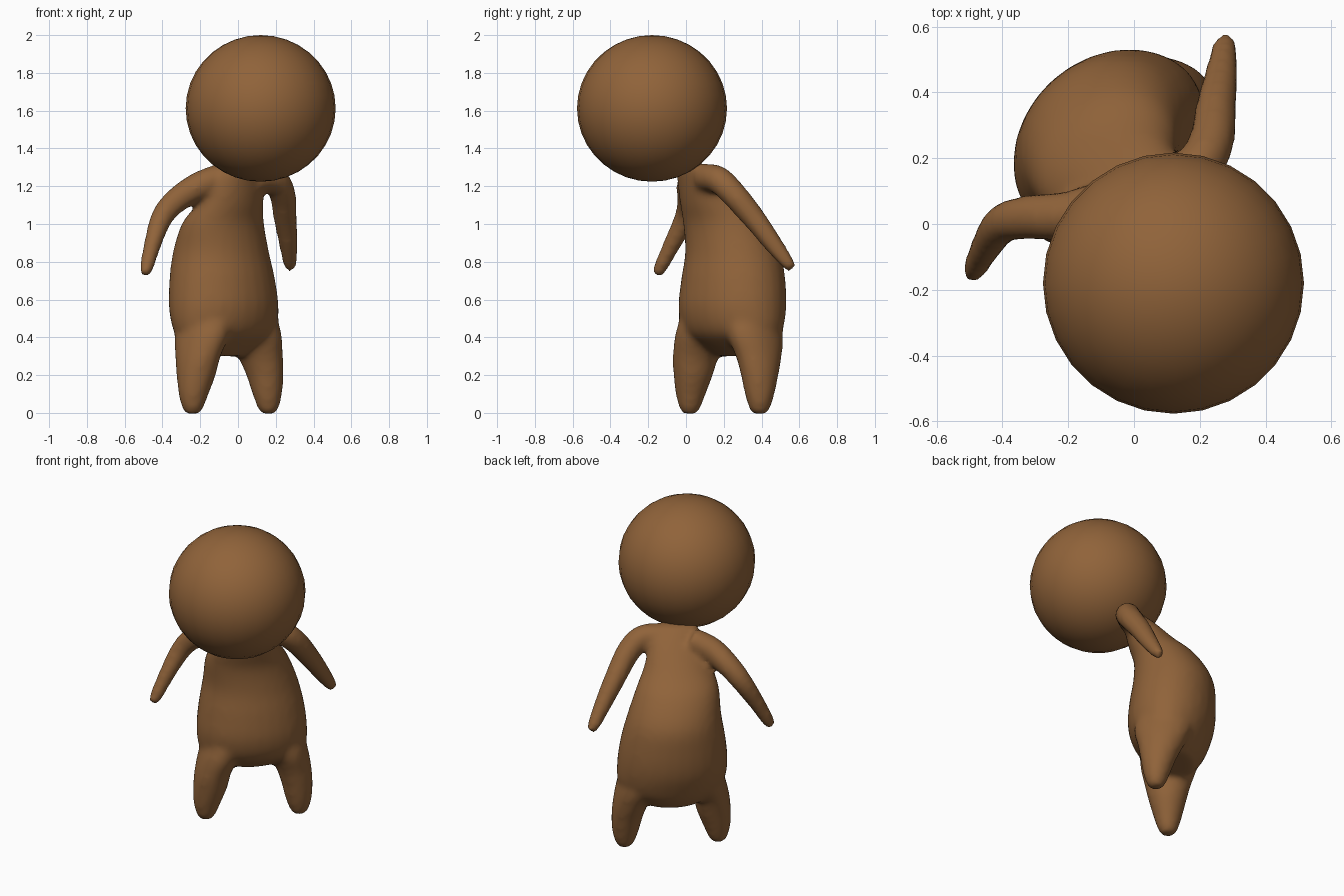
import bpy, bmesh, math
from mathutils import Vector, Matrix

if "Cube" in bpy.data.objects:
    bpy.data.objects.remove(bpy.data.objects["Cube"])

brown = bpy.data.materials.new("brown")
brown.diffuse_color = (0.28, 0.125, 0.042, 1)
brown.use_nodes = True
brown.node_tree.nodes["Principled BSDF"].inputs["Base Color"].default_value = brown.diffuse_color
TURN = math.radians(43)          # the figure stands turned about z


def spline(pts, steps=5):
    """Catmull-Rom interpolation of any-length tuples."""
    p = [pts[0]] + list(pts) + [pts[-1]]
    out = []
    for i in range(1, len(p) - 2):
        for s in range(steps):
            t = s / steps
            out.append([0.5 * (2 * b + (c - a) * t + (2 * a - 5 * b + 4 * c - d) * t * t
                               + (3 * b - a - 3 * c + d) * t ** 3)
                        for a, b, c, d in zip(*p[i - 1:i + 3])])
    return out + [list(pts[-1])]


def loft(bm, stations, upright, n=28):
    """Closed tube through (x, y, z, rx, ry); upright keeps the rings level."""
    st = spline(stations)
    rings = []
    for i, (x, y, z, a, b) in enumerate(st):
        if upright:
            rot = Matrix.Rotation(TURN, 3, 'Z')
        else:
            d = Vector(st[min(i + 1, len(st) - 1)][:3]) - Vector(st[max(i - 1, 0)][:3])
            rot = d.to_track_quat('Z', 'Y').to_matrix()
        rings.append([bm.verts.new(Vector((x, y, z)) + rot @ Vector(
            (a * math.cos(k * math.tau / n), b * math.sin(k * math.tau / n), 0)))
            for k in range(n)])
    faces = [bm.faces.new((r[k], r[(k + 1) % n], s[(k + 1) % n], s[k]))
             for r, s in zip(rings, rings[1:]) for k in range(n)]
    faces += [bm.faces.new(rings[0][::-1]), bm.faces.new(rings[-1])]
    bmesh.ops.recalc_face_normals(bm, faces=faces)


bm = bmesh.new()

# Torso, leaning forward to the neck
loft(bm, [(.035, .03, 1.32, .10, .06), (.015, .075, 1.25, .15, .095),
          (-.04, .14, 1.11, .195, .148), (-.08, .2, 1.0, .24, .19),
          (-.09, .247, .85, .273, .232), (-.083, .25, .7, .305, .25),
          (-.075, .245, .55, .322, .25), (-.07, .247, .43, .31, .215),
          (-.085, .262, .36, .24, .16), (-.1, .275, .3, .15, .09)], True)

# Legs, deep at the hip and tapering to rounded feet
for leg in ([(-.24, .02, -.006, .032, .032), (-.24, .02, .02, .054, .054),
             (-.235, .025, .1, .08, .08), (-.222, .038, .2, .1, .108),
             (-.212, .053, .3, .107, .135), (-.188, .093, .42, .122, .17),
             (-.15, .13, .56, .12, .16)],
            [(.16, .39, -.006, .032, .032), (.16, .39, .02, .054, .054),
             (.155, .39, .1, .078, .08), (.142, .39, .2, .092, .106),
             (.118, .385, .3, .105, .135), (.085, .365, .42, .12, .17),
             (.05, .34, .56, .12, .16)]):
    loft(bm, leg, True)

# Arms
for arm in ([(-.08, .06, 1.25, .075), (-.2, .025, 1.205, .075), (-.32, .02, 1.13, .068),
             (-.4, 0, 1.04, .06), (-.45, -.07, .9, .048), (-.485, -.138, .765, .037),
             (-.495, -.153, .728, .024)],
            [(.09, .1, 1.245, .075), (.19, .17, 1.235, .073), (.235, .25, 1.16, .07),
             (.25, .36, 1.03, .062), (.265, .45, .91, .052), (.275, .537, .795, .038),
             (.277, .565, .76, .024)]):
    loft(bm, [(x, y, z, r, r) for x, y, z, r in arm], False)

mesh = bpy.data.meshes.new("body")
bm.to_mesh(mesh)
bm.free()
mesh.materials.append(brown)
body = bpy.data.objects.new("body", mesh)
bpy.context.collection.objects.link(body)

# Fuse the limbs with the torso and soften the joins
fuse = body.modifiers.new("fuse", 'REMESH')
fuse.mode = 'VOXEL'
fuse.voxel_size = 0.017
fuse.use_smooth_shade = True
soft = body.modifiers.new("soften", 'SMOOTH')
soft.factor = 0.5
soft.iterations = 10

# Head
bpy.ops.mesh.primitive_uv_sphere_add(segments=28, ring_count=18, radius=1,
                                     location=(.12, -.18, 1.612))
head = bpy.context.object
head.name = "head"
head.scale = (.397, .397, .388)
head.data.materials.append(brown)
bpy.ops.object.shade_smooth()
